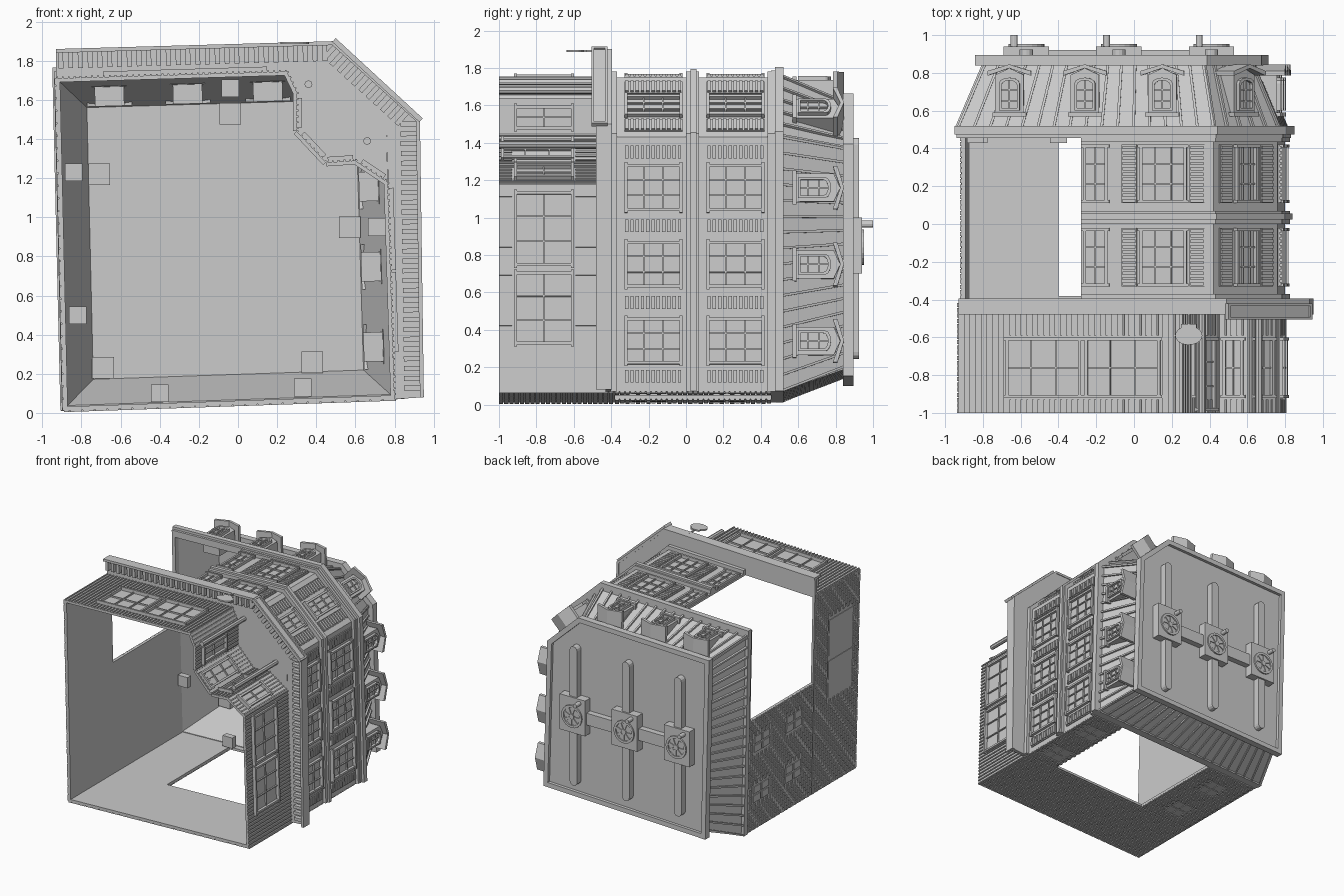
import bpy, bmesh, math
from mathutils import Vector as V
from collections import defaultdict

if "Cube" in bpy.data.objects:
    bpy.data.objects.remove(bpy.data.objects["Cube"])

parts = defaultdict(lambda: ([], []))

def loft(part, r0, r1):
    """closed solid between two rings with equal point counts"""
    vs, fs = parts[part]
    b, n = len(vs), len(r0)
    vs += [tuple(p) for p in r0] + [tuple(p) for p in r1]
    fs += [list(range(b, b + n)), list(range(b + 2 * n - 1, b + n - 1, -1))]
    fs += [[b + i, b + n + i, b + n + (i + 1) % n, b + (i + 1) % n] for i in range(n)]

class Frame:
    """local frame: u along, v across, w outward"""
    def __init__(s, o, u, v, w):
        s.o, s.u, s.v, s.w = V(o), V(u), V(v), V(w)
    def p(s, u, v, w):
        return s.o + s.u * u + s.v * v + s.w * w
    def poly(s, part, pts, w0, w1):
        loft(part, [s.p(u, v, w0) for u, v in pts], [s.p(u, v, w1) for u, v in pts])
    def box(s, part, u0, u1, v0, v1, w0, w1):
        s.poly(part, [(u0, v0), (u1, v0), (u1, v1), (u0, v1)], w0, w1)

def wall(a, b):
    d = V((b[0] - a[0], 0, b[1] - a[1]))
    f = Frame((a[0], 0, a[1]), d.normalized(), (0, 1, 0), V((-d.z, 0, d.x)).normalized())
    f.len = d.length
    return f

def offset(poly, ds):
    """mitred offset of a closed plan outline, one distance per edge"""
    n, out = len(poly), []
    for i in range(n):
        ls = []
        for j in (i - 1, i):
            a, b = V(poly[j % n]), V(poly[(j + 1) % n])
            d = (b - a).normalized()
            ls.append((a + V((-d.y, d.x)) * ds[j % n], d))
        (p, d), (q, e) = ls
        t = ((q - p).x * e.y - (q - p).y * e.x) / (d.x * e.y - d.y * e.x)
        out.append(p + d * t)
    return out

def at(q, y):
    return V((q[0], y, q[1]))

def ring(part, inn, out, y0, y1, closed=True):
    n = len(inn)
    for i in range(n if closed else n - 1):
        c = [inn[i], inn[(i + 1) % n], out[(i + 1) % n], out[i]]
        loft(part, [at(q, y0) for q in c], [at(q, y1) for q in c])

def window(f, u0, u1, v0, v1, nu=3, nv=3, part='windows', t=.016):
    for a in (u0, u1 - t):
        f.box(part, a, a + t, v0, v1, 0, .022)
    for a in (v0, v1 - t):
        f.box(part, u0 - .01, u1 + .01, a, a + t, 0, .028)
    for i in range(1, nu):
        u = u0 + (u1 - u0) * i / nu
        f.box(part, u - .004, u + .004, v0, v1, 0, .012)
    for i in range(1, nv):
        v = v0 + (v1 - v0) * i / nv
        f.box(part, u0, u1, v - .004, v + .004, 0, .012)

def shutter(f, u0, u1, v0, v1):
    f.box('shutters', u0, u1, v0, v1, 0, .008)
    n = 11
    for i in range(n):
        v = v0 + (v1 - v0) * (i + .15) / n
        f.box('shutters', u0 + .006, u1 - .006, v, v + .018, 0, .018)

def bricks(f, u0, u1, v0, v1, avoid=()):
    for r in range(int((v1 - v0) / .028)):
        v = v0 + r * .028
        u = u0 - (r % 2) * .032
        while u < u1:
            a, b = max(u, u0), min(u + .057, u1)
            if b - a > .012 and not any(b > p and a < q and v + .022 > s and v < t for p, q, s, t in avoid):
                f.box('brickwork', a, b, v, v + .022, -.002, .008)
            u += .064

# plan outline (x, z): front, chamfer, right, back, left edges
P = [(-.93, 1.71), (.42, 1.75), (.76, 1.43), (.80, .07), (-.89, .012)]
front, cham, right, back, left = [wall(P[i], P[(i + 1) % 5]) for i in range(5)]
T = .02

# street level walls with battens and recessed corner entrance
G = [(-.93, 1.71), (.25, 1.745), (.30, 1.64), (.30, 1.44), (.45, 1.28), (.60, 1.29), (.765, 1.18), P[3]]
shop = [wall(G[i], G[i + 1]) for i in range(7)]
glass = {0: [(.25, .65), (.67, 1.07)], 2: [(.04, .17)], 3: [(.04, .18)], 4: [(.02, .13)],
         5: [(.04, .16)], 6: [(.04, .44), (.47, .86)]}
for k, f in enumerate(shop):
    f.box('shop_walls', 0, f.len, -1, -.40, -T, 0)
    ws = glass.get(k, [])
    for i in range(int(f.len / .03) + 1):
        u = i * .03
        split = any(a - .01 < u < b + .01 for a, b in ws)
        for v0, v1 in ([(-1, -.93), (-.59, -.42)] if split else [(-1, -.42)]):
            f.box('shop_battens', u, u + .009, v0, v1, 0, .008)
    for a, b in ws:
        low = -.99 if k == 3 else -.92
        window(f, a, b, low, -.6, 2 if b - a < .3 else 3, 2 if k != 3 else 3, 'shop_windows')
loft('entrance_soffit', *[[at(q, y) for q in G[1:7][::-1] + P[1:3]] for y in (-.43, -.40)])
for x, z in ((.36, 1.68), (.66, 1.39)):
    c = [(x + .02 * math.cos(a * math.pi / 4), z + .02 * math.sin(a * math.pi / 4)) for a in range(8)]
    loft('entrance_posts', [at(q, -1) for q in c], [at(q, -.43) for q in c])

# wide shop cornice with dentils
CI, CO = P[:4], [(-.93, 1.86), (.49, 1.90), (.93, 1.50), (.95, .08)]
ring('shop_cornice', CI, CO, -.43, -.40, False)
for i in range(3):
    f = wall(CO[i], CO[i + 1])
    f.box('shop_cornice', 0, f.len, -.48, -.395, -.02, 0)
    for j in range(int(f.len / .05)):
        f.box('cornice_dentils', j * .05 + .01, j * .05 + .035, -.465, -.43, -.10, -.02)

# corner signboard (blank) and hanging oval sign
f = wall((.49, 1.905), (.935, 1.495))
f.box('corner_signboard', 0, f.len, -.505, -.42, -.012, .004)
for a, b, c, d in ((0, f.len, -.505, -.492), (0, f.len, -.433, -.42), (0, .014, -.5, -.42), (f.len - .014, f.len, -.5, -.42)):
    f.box('corner_signboard', a, b, c, d, 0, .014)
f = Frame((.29, -.59, 1.885), (1, 0, 0), (0, 1, 0), (0, 0, 1))
f.poly('hanging_sign', [(.072 * math.cos(a * math.pi / 10), .05 * math.sin(a * math.pi / 10)) for a in range(20)], 0, .012)
f.box('hanging_sign', -.04, .04, .03, .06, 0, .012)
f.box('hanging_sign', -.005, .005, .05, .14, 0, .01)

# upper street walls, windows and shutters on two storeys
front.box('upper_walls', .65, front.len, -.40, .48, -T, 0)
cham.box('upper_walls', 0, cham.len, -.40, .48, -T, 0)
right.box('upper_walls', 0, right.len, -.40, .48, -T, 0)
for v0 in (-.33, .11):
    v1 = v0 + .31
    window(front, .66, .79, v0, v1, 2)
    window(front, .96, 1.21, v0, v1)
    for u in (.865, 1.225):
        shutter(front, u, u + .08, v0, v1)
    window(cham, .158, .308, v0, v1)
    for u in (.04, .335):
        shutter(cham, u, u + .09, v0, v1)
    for z in (.34, .75, 1.16):
        window(right, 1.43 - z - .125, 1.43 - z + .125, v0, v1)
    for z in (.15, .545, .955, 1.35):
        shutter(right, 1.43 - z - .04, 1.43 - z + .04, v0, v1)
mid = [(-.28, 1.729)] + P[1:4]
full = offset(P, [.03, .03, .025, 0, 0])
fat = offset(P, [.045, .045, .04, 0, 0])
for o, y0, y1 in ((full, .0, .07), (fat, .025, .055), (full, -.40, -.37), (full, .435, .48)):
    ring('storey_bands', mid, [(-.28, o[0].y + (o[1].y - o[0].y) * .48)] + o[1:4], y0, y1, False)

# brick back and left walls, broken open on the upper storeys
back.box('back_wall', 0, back.len, -1, -.38, -T, 0)
back.box('back_wall', 0, .30, -.38, .48, -T, 0)
back.box('back_wall', 1.20, back.len, -.38, .48, -T, 0)
bw = [(a, a + .15, v, v + .2) for a in (.08, 1.36) for v in (-.30, .12)]
bricks(back, 0, back.len, -1, -.38)
bricks(back, 0, .30, -.38, .47, bw)
bricks(back, 1.20, back.len, -.38, .47, bw)
left.box('left_wall', 0, left.len, -1, -.40, -T, 0)
left.box('left_wall', 0, .95, -.40, .48, -T, 0)
lw = [(a, a + .15, v, v + .22) for a in (.22, .65) for v in (-.26, .17)]
ls = [(.75, 1.06, -.92, -.6), (1.1, 1.41, -.92, -.6)]
bricks(left, 0, left.len, -1, -.40, ls)
bricks(left, 0, .95, -.40, .47, lw)
for f, ws in ((back, bw), (left, lw)):
    for w in ws:
        for i in (0, 1):
            for j in (0, 1):
                a, b = (w[1] - w[0]) / 2, (w[3] - w[2]) / 2
                f.box('brick_windows', w[0] + i * a + .008, w[0] + (i + 1) * a - .008,
                      w[2] + j * b + .008, w[2] + (j + 1) * b - .008, 0, .006)
for w in ls:
    left.box('left_panels', *w, 0, .004)

# roof cornice, sloping mansard with seams, flat roof and rim
ring('roof_cornice', offset(P, [-.02] * 5), offset(P, [.055, .055, .05, 0, .018]), .475, .52)
ring('roof_cornice', offset(P, [-.02] * 5), offset(P, [.035, .035, .03, 0, .01]), .455, .48)
B, M = offset(P, [0, 0, 0, -.005, 0]), offset(P, [-.14] * 5)
Bi, Mi = offset(B, [-.02] * 5), offset(M, [-.02] * 5)
for i in range(5):
    j = (i + 1) % 5
    loft('mansard', [at(q, .50) for q in (B[i], B[j], Bi[j], Bi[i])], [at(q, .86) for q in (M[i], M[j], Mi[j], Mi[i])])
    d = (B[j] - B[i]).normalized()
    nrm = V((-d.y, d.x)) * .016
    n = max(4, round((B[j] - B[i]).length / .085))
    for k in range(n + 1):
        lo, hi = B[i].lerp(B[j], k / n), M[i].lerp(M[j], k / n)
        s, lift = d * .007, (nrm if i != 3 else nrm * .3)
        loft('mansard_seams', [at(q, .515) for q in (lo - s, lo + s, lo + s + lift, lo - s + lift)],
             [at(q, .85) for q in (hi - s, hi + s, hi + s + nrm, hi - s + nrm)])
C = offset(P, [-.09] * 5)
loft('flat_roof', [at(q, .845) for q in C], [at(q, .87) for q in C])
ring('roof_rim', offset(C, [-.035] * 5), offset(C, [.005] * 5), .84, .895)

def dormer(f, u):
    f.box('dormers', u - .075, u + .075, .58, .79, -.15, -.01)
    f.box('dormers', u - .09, u + .09, .57, .59, -.05, .01)
    f.poly('dormers', [(u - .075, .79), (u + .075, .79), (u, .825)], -.15, -.01)
    for s in (-1, 1):
        f.poly('dormer_roofs', [(u, .825), (u, .845), (u + s * .115, .81), (u + s * .115, .785)], -.15, .035)
    # arched casing and glazing bars
    arc = [(-.055, .60), (-.055, .745)] + [(-.055 * math.cos(a * math.pi / 6), .745 + .03 * math.sin(a * math.pi / 6)) for a in range(1, 6)] + [(.055, .745), (.055, .60)]
    for p, q in zip(arc, arc[1:] + arc[:1]):
        c = [p, q] + [(x * .76, .68 + (y - .68) * .84) for x, y in (q, p)]
        f.poly('dormer_windows', [(u + x, y) for x, y in c], -.012, .012)
    f.box('dormer_windows', u - .004, u + .004, .6, .77, -.012, .002)
    for v in (.65, .71):
        f.box('dormer_windows', u - .05, u + .05, v - .004, v + .004, -.012, .002)

for x in (-.66, -.26, .15):
    dormer(front, x + .93)
dormer(cham, cham.len / 2)
for z in (.34, .75, 1.16):
    dormer(right, 1.43 - z)

# rooftop ducts, fan units and vent pipes
roof = Frame((0, 0, 0), (1, 0, 0), (0, 0, 1), (0, 1, 0))
def circle(x, z, r, n=20):
    return [(x + r * math.cos(2 * math.pi * a / n), z + r * math.sin(2 * math.pi * a / n)) for a in range(n)]
for x in (-.57, -.08, .41):
    e = [(x + .035 * math.cos(a * math.pi / 6), 1.39 + .035 * math.sin(a * math.pi / 6)) for a in range(7)]
    roof.poly('roof_ducts', e + [(2 * x - p, 1.67 - q) for p, q in e], .86, .925)
    roof.box('fan_units', x - .12, x + .12, .70, 1.00, .86, .94)
    c0, c1 = circle(x, .84, .095), circle(x, .84, .075)
    for i in range(20):
        roof.poly('fan_rings', [c0[i], c0[i - 1], c1[i - 1], c1[i]], .93, .952)
    for i in range(8):
        a = i * math.pi / 4
        p = lambda r, t: (x + r * math.cos(t), .84 + r * math.sin(t))
        roof.poly('fan_blades', [p(.02, a), p(.078, a), p(.078, a + .4), p(.02, a + .4)], .93, .947)
    roof.poly('fan_blades', circle(x, .84, .022, 12), .93, .953)
    roof.poly('vent_pipes', circle(x - .065, .965, .018, 12), .92, 1.0)
for x in (-.325, .165):
    roof.box('fan_connectors', x - .13, x + .13, .79, .89, .86, .92)

# small assembly tabs inside the shell
for x, z in ((-.04, 1.66), (-.84, 1.23), (.71, .95), (-.82, .5), (-.4, .10), (.33, .13)):
    roof.box('inner_tabs', x - .045, x + .045, z - .045, z + .045, .43, .48)
for x, z in ((-.04, 1.53), (-.71, 1.22), (.57, .95), (-.69, .23), (.38, .26)):
    roof.box('inner_tabs', x - .055, x + .055, z - .055, z + .055, .80, .85)

for name, (vs, fs) in parts.items():
    me = bpy.data.meshes.new(name)
    me.from_pydata(vs, [], fs)
    bm = bmesh.new()
    bm.from_mesh(me)
    bmesh.ops.recalc_face_normals(bm, faces=bm.faces)
    bm.to_mesh(me)
    bm.free()
    bpy.context.collection.objects.link(bpy.data.objects.new(name, me))
